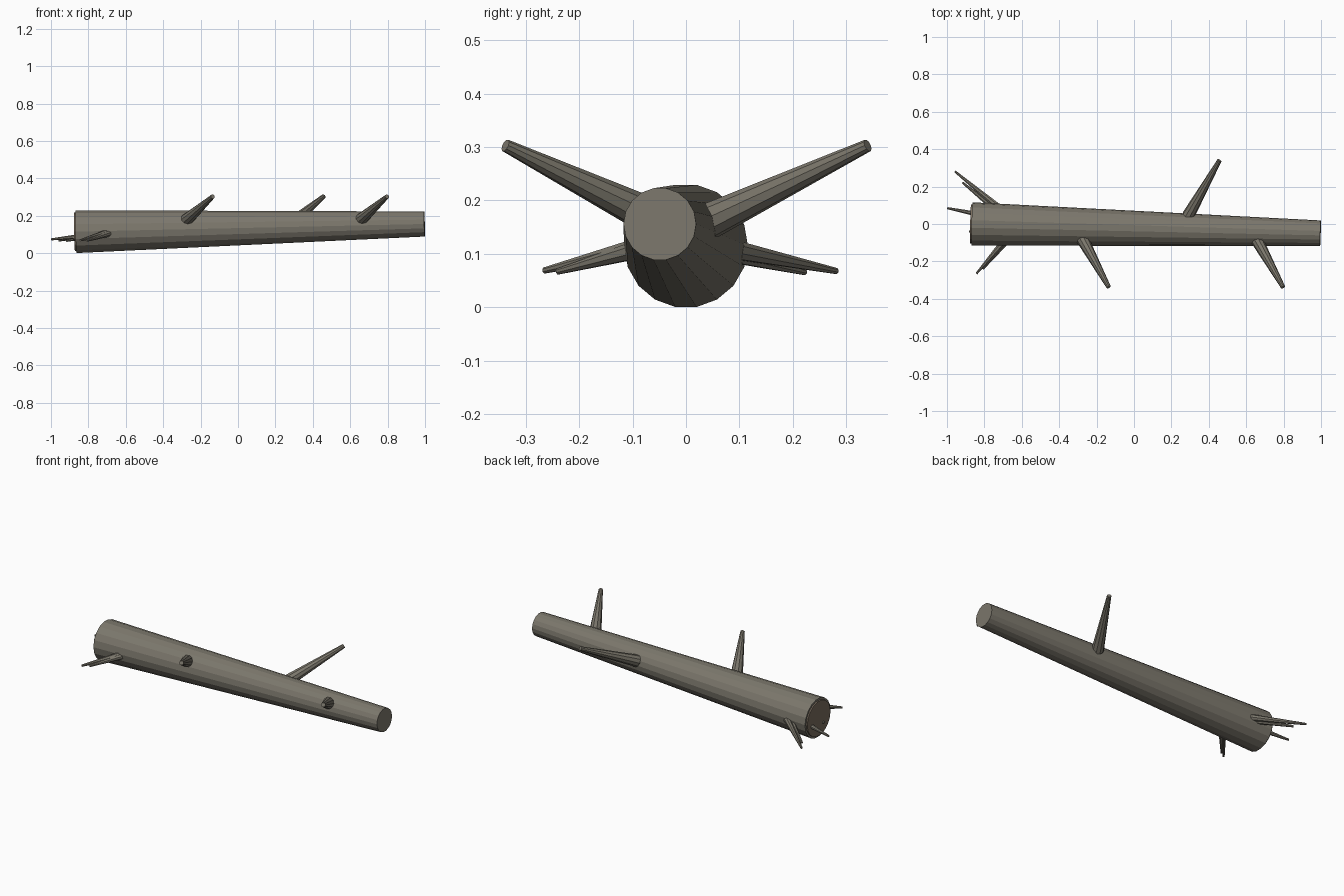
import bpy, bmesh, math
from mathutils import Vector, Matrix

if "Cube" in bpy.data.objects:
    bpy.data.objects.remove(bpy.data.objects["Cube"])


def material(name, color):
    m = bpy.data.materials.new(name)
    m.diffuse_color = (*color, 1)
    m.use_nodes = True
    m.node_tree.nodes["Principled BSDF"].inputs["Base Color"].default_value = m.diffuse_color
    return m


bark = material("bark", (0.20, 0.185, 0.15))
wood = material("cut_wood", (0.19, 0.15, 0.11))


def taper(name, a, b, r1, r2, sides, mat=bark):
    """Flat-shaded tapered cylinder running from a to b."""
    a, b = Vector(a), Vector(b)
    d = b - a
    bm = bmesh.new()
    bmesh.ops.create_cone(bm, cap_ends=True, segments=sides,
                          radius1=r1, radius2=r2, depth=d.length)
    rot = d.to_track_quat('Z', 'Y').to_matrix().to_4x4()
    bm.transform(Matrix.Translation((a + b) / 2) @ rot
                 @ Matrix.Rotation(math.pi / sides, 4, 'Z'))
    me = bpy.data.meshes.new(name)
    bm.to_mesh(me)
    bm.free()
    me.materials.append(mat)
    ob = bpy.data.objects.new(name, me)
    bpy.context.collection.objects.link(ob)
    return ob


# Fallen trunk, tapering toward +x
taper("trunk", (-0.866, 0, 0.115), (0.997, -0.049, 0.156), 0.116, 0.068, 18)

# Broken end disc
taper("trunk_end", (-0.85, 0, 0.115), (-0.874, 0.0006, 0.1145), 0.105, 0.105, 18, wood)

# Branch stubs: base, tip
branches = [
    ((-0.275, -0.082, 0.178), (-0.135, -0.338, 0.303)),
    ((0.655, -0.082, 0.178), (0.797, -0.338, 0.303)),
    ((0.29, 0.045, 0.162), (0.457, 0.34, 0.303)),
]
for i, (a, b) in enumerate(branches):
    taper(f"branch_{i + 1}", a, b, 0.034, 0.012, 10)

# Roots around the broken end: base, tip, base radius
roots = [
    ((-0.70, 0.07, 0.112), (-0.957, 0.281, 0.068), 0.02),
    ((-0.72, 0.06, 0.105), (-0.917, 0.222, 0.066), 0.018),
    ((-0.80, 0.045, 0.095), (-0.998, 0.085, 0.074), 0.016),
    ((-0.68, -0.075, 0.115), (-0.842, -0.265, 0.069), 0.02),
    ((-0.68, -0.09, 0.108), (-0.808, -0.24, 0.067), 0.018),
    ((-0.80, -0.03, 0.09), (-0.882, -0.04, 0.075), 0.012),
]
for i, (a, b, r) in enumerate(roots):
    taper(f"root_{i + 1}", a, b, r, 0.006, 8)
